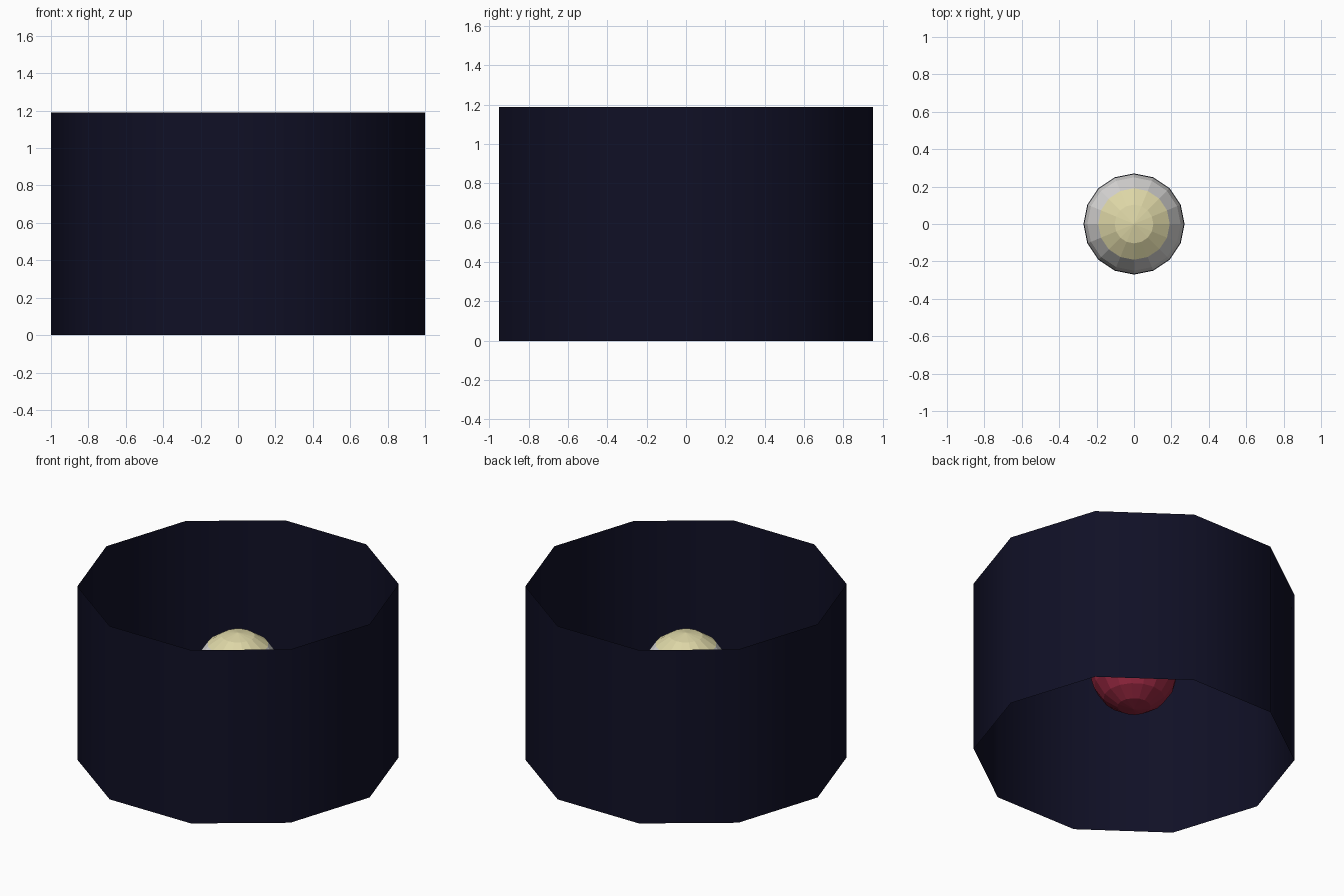
import bpy, bmesh, math

if "Cube" in bpy.data.objects:
    bpy.data.objects.remove(bpy.data.objects["Cube"])


def material(name, rgb):
    m = bpy.data.materials.new(name)
    m.diffuse_color = (*rgb, 1)
    m.use_nodes = True
    m.node_tree.nodes["Principled BSDF"].inputs["Base Color"].default_value = m.diffuse_color
    return m


navy = material("night navy", (0.005, 0.005, 0.019))
cream = material("pale yellow", (0.72, 0.67, 0.38))
white = material("soft white", (0.70, 0.69, 0.68))
slate = material("slate blue", (0.025, 0.03, 0.055))
red = material("deep red", (0.30, 0.02, 0.05))


def lathe(name, profile, sides, mats, rule, smooth=False):
    """Revolve (radius, z) points around z; rule(z) picks the material slot."""
    bm = bmesh.new()
    rings = []
    for r, z in profile:
        if r < 1e-5:
            rings.append([bm.verts.new((0, 0, z))] * sides)
        else:
            rings.append([bm.verts.new((r * math.cos(2 * math.pi * i / sides),
                                        r * math.sin(2 * math.pi * i / sides), z))
                          for i in range(sides)])
    for k, (a, b) in enumerate(zip(rings, rings[1:])):
        slot = rule((profile[k][1] + profile[k + 1][1]) / 2)
        for i in range(sides):
            j = (i + 1) % sides
            corners = list(dict.fromkeys((a[i], a[j], b[j], b[i])))
            f = bm.faces.new(corners)
            f.material_index = slot
            f.smooth = smooth
    me = bpy.data.meshes.new(name)
    bm.to_mesh(me)
    bm.free()
    for m in mats:
        me.materials.append(m)
    ob = bpy.data.objects.new(name, me)
    bpy.context.collection.objects.link(ob)
    return ob


# Thin ten-sided surrounding wall, open at top and bottom
H = 1.19
lathe("outer_wall", [(1, 0), (1, H)], 10, [navy], lambda z: 0, smooth=True)

# Ball floating at the middle: cream cap, white shoulder, slate belt, red underside
R, C = 0.27, H / 2
angles = [180, 157.5, 135, 112.5, 99, 90, 81, 67.5, 45, 22.5, 0]
profile = [(R * math.sin(math.radians(a)), C + R * math.cos(math.radians(a)))
           for a in angles]


def ball_slot(z):
    h = (z - C) / R
    if h > 0.71:
        return 0
    if h > 0.16:
        return 1
    return 2 if h > -0.16 else 3


lathe("centre_ball", profile, 16, [cream, white, slate, red], ball_slot)
